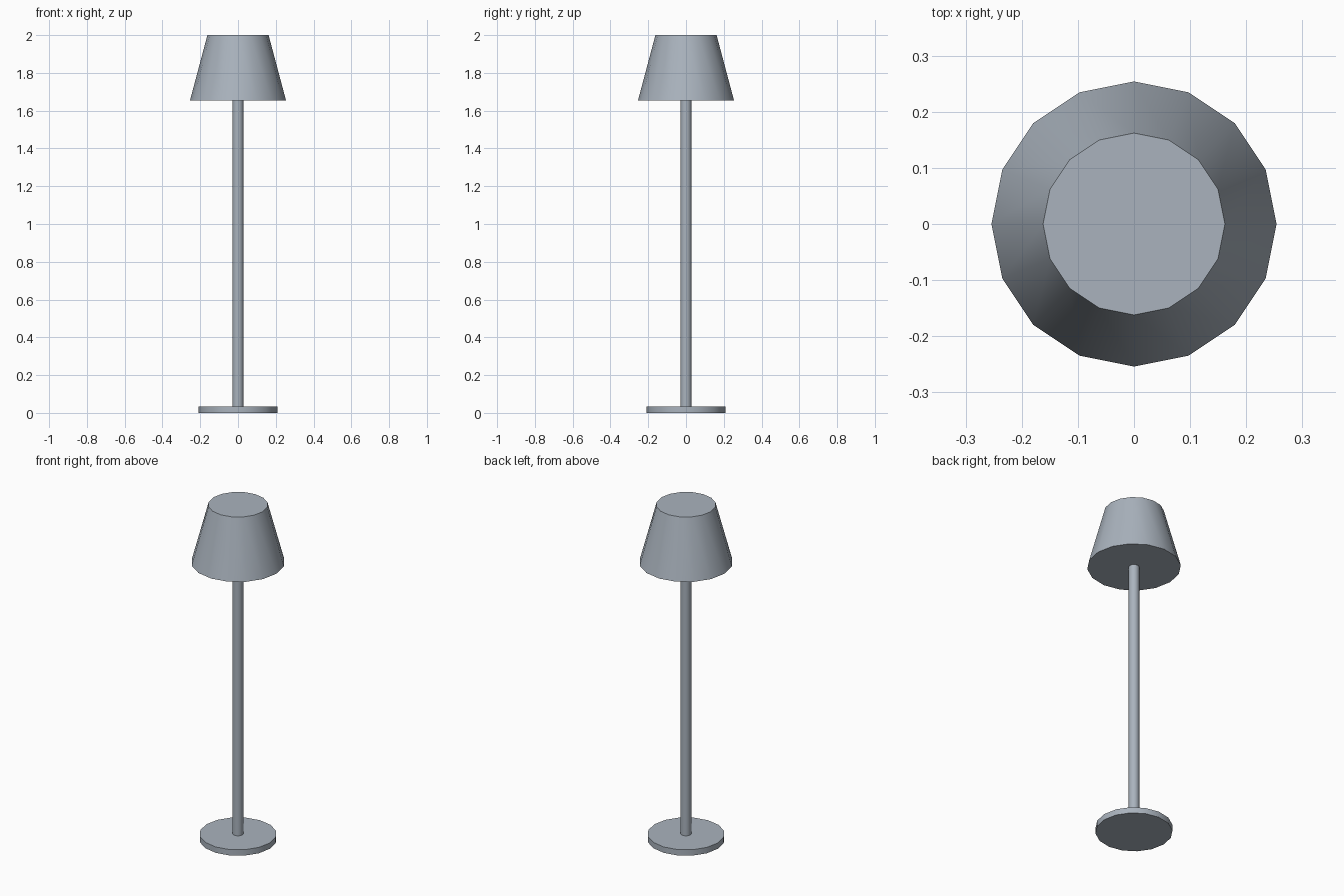
import bpy
import math

if "Cube" in bpy.data.objects:
    bpy.data.objects.remove(bpy.data.objects["Cube"])

SIDES = 16

# Blue-grey painted metal
paint = bpy.data.materials.new("blue_grey")
paint.diffuse_color = (0.40, 0.45, 0.51, 1.0)
paint.use_nodes = True
paint.node_tree.nodes["Principled BSDF"].inputs["Base Color"].default_value = paint.diffuse_color


def frustum(name, r_bottom, r_top, z0, z1):
    """Closed 16-sided tapered cylinder with a vertex on the +x axis."""
    bpy.ops.mesh.primitive_cone_add(
        vertices=SIDES, radius1=r_bottom, radius2=r_top,
        depth=z1 - z0, location=(0, 0, (z0 + z1) / 2))
    obj = bpy.context.object
    obj.name = name
    obj.data.materials.append(paint)
    bpy.ops.object.shade_smooth_by_angle(angle=math.radians(30))
    return obj


# Flat round foot
frustum("base", 0.209, 0.209, 0.0, 0.035)
# Slim upright from foot to shade
frustum("pole", 0.029, 0.029, 0.035, 1.655)
# Tapered closed shade
frustum("lampshade", 0.254, 0.162, 1.655, 2.0)
